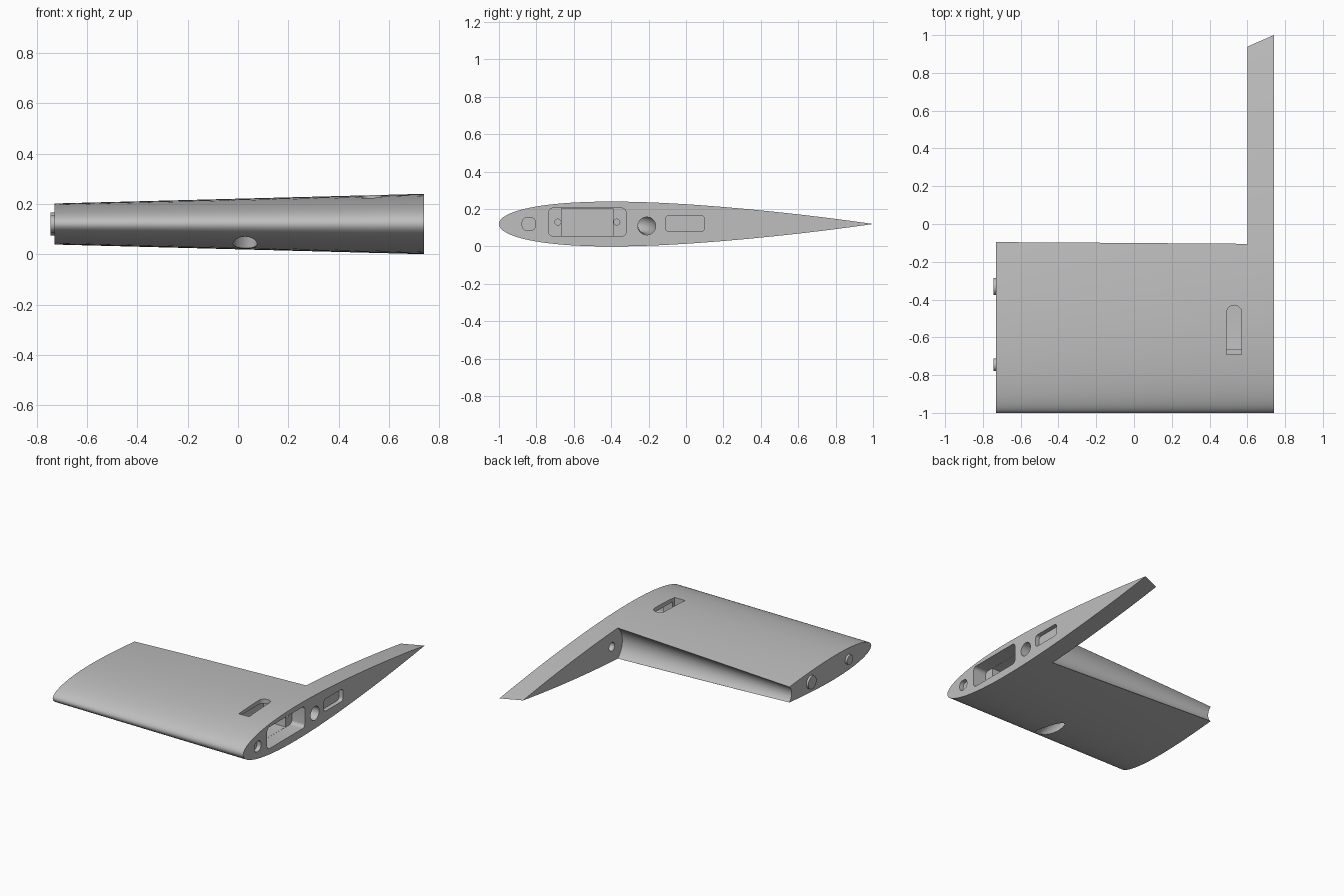
import bpy, bmesh, math
from math import sin, cos, pi, sqrt
from mathutils import Vector

if "Cube" in bpy.data.objects:
    bpy.data.objects.remove(bpy.data.objects["Cube"], do_unlink=True)

grey = bpy.data.materials.new("plain grey")
grey.use_nodes = True
grey.diffuse_color = (0.52, 0.52, 0.52, 1)
grey.node_tree.nodes["Principled BSDF"].inputs["Base Color"].default_value = grey.diffuse_color

MID = 0.12                      # height of the chord line
ROOT, TIP, RIB = 0.74, -0.73, 0.6


def loft(name, first, last):
    """Closed solid between two matching outlines."""
    bm = bmesh.new()
    a = [bm.verts.new(p) for p in first]
    b = [bm.verts.new(p) for p in last]
    bm.faces.new(a)
    bm.faces.new(b)
    for i in range(len(a)):
        j = (i + 1) % len(a)
        bm.faces.new((a[i], a[j], b[j], b[i]))
    bmesh.ops.recalc_face_normals(bm, faces=bm.faces)
    me = bpy.data.meshes.new(name)
    bm.to_mesh(me)
    bm.free()
    me.materials.append(grey)
    ob = bpy.data.objects.new(name, me)
    bpy.context.scene.collection.objects.link(ob)
    return ob


def rounded(name, y0, y1, z0, z1, r, x0, x1, n=8):
    """Rounded bar running along the span."""
    pts = []
    for k, (y, z) in enumerate(((y1 - r, z1 - r), (y0 + r, z1 - r),
                                (y0 + r, z0 + r), (y1 - r, z0 + r))):
        for i in range(n):
            t = (k + i / (n - 0.9)) * pi / 2
            pts.append((y + r * cos(t), z + r * sin(t)))
    return loft(name, [(x0, *p) for p in pts], [(x1, *p) for p in pts])


def disc(name, y, z, r, x0, x1):
    pts = [(y + r * cos(i * pi / 16), z + r * sin(i * pi / 16)) for i in range(32)]
    return loft(name, [(x0, *p) for p in pts], [(x1, *p) for p in pts])


def half_thickness(s):
    return 0.6 * (0.2969 * sqrt(s) - 0.126 * s - 0.3516 * s**2 + 0.2843 * s**3 - 0.1036 * s**4)


def airfoil(x, n=44):
    chord = 2 - 0.64 * (ROOT - x) / (ROOT - TIP)
    stations = [(1 - cos(pi * i / n)) / 2 for i in range(n + 1)]
    upper = [(x, -1 + chord * s, MID + chord * half_thickness(s)) for s in stations]
    lower = [(x, -1 + chord * s, MID - chord * half_thickness(s)) for s in stations[1:-1]]
    return upper + lower[::-1]


def cove(x, edge, h, depth, n=16):
    """Outline of the hinge cut: a concave arc closed far behind the wing."""
    r = (h * h + depth * depth) / (2 * depth)
    centre = edge - depth + r
    a = math.asin(h / r)
    arc = [(x, centre - r * cos(t), MID + r * sin(t))
           for t in (a * (2 * i / n - 1) for i in range(n + 1))]
    return [(x, 1.3, MID - 0.3), (x, edge, MID - 0.3)] + arc + \
           [(x, edge, MID + 0.3), (x, 1.3, MID + 0.3)]


def cut(target, cutter):
    cutter.hide_render = True
    mod = target.modifiers.new("cut", 'BOOLEAN')
    mod.operation = 'DIFFERENCE'
    mod.solver = 'EXACT'
    mod.object = cutter
    bpy.context.view_layer.objects.active = target
    bpy.ops.object.modifier_apply(modifier=mod.name)
    bpy.data.objects.remove(cutter, do_unlink=True)


# Tapered wing panel
wing = loft("wing_panel", airfoil(ROOT), airfoil(TIP))

# Control surface bay with concave hinge face
cut(wing, loft("bay_cutter", cove(RIB, -0.105, 0.107, 0.05), cove(TIP - 0.03, -0.095, 0.054, 0.027)))

# Servo pocket, deep body and shallow mounting ledges with screw holes
cut(wing, rounded("ledge_cutter", -0.735, -0.32, 0.055, 0.205, 0.025, ROOT - 0.1, 0.8))
cut(wing, rounded("pocket_cutter", -0.665, -0.39, 0.056, 0.204, 0.004, 0.47, 0.78))
for y in (-0.685, -0.37):
    cut(wing, disc("screw_cutter", y, 0.13, 0.016, ROOT - 0.18, 0.77))

# Alignment socket, connector recess and hinge pin hole
cut(wing, rounded("socket_cutter", -0.876, -0.804, 0.084, 0.156, 0.03, ROOT - 0.03, 0.8))
cut(wing, rounded("recess_cutter", -0.11, 0.1, 0.08, 0.165, 0.02, ROOT - 0.03, 0.8))
cut(wing, disc("pin_cutter", -0.04, MID, 0.03, RIB - 0.05, RIB + 0.06))

# Arm slot through the upper skin into the pocket
slot = [(0.49, -0.69), (0.57, -0.69)] + \
       [(0.53 + 0.04 * cos(i * pi / 12), -0.47 + 0.04 * sin(i * pi / 12)) for i in range(13)]
cut(wing, loft("slot_cutter", [(x, y, 0.16) for x, y in slot], [(x, y, 0.4) for x, y in slot]))

# Curved cable tunnel from the root face to the underside near the nose
path = bpy.data.curves.new("tunnel_path", 'CURVE')
path.dimensions = '3D'
path.bevel_depth = 0.048
path.bevel_resolution = 6
path.use_fill_caps = True
spline = path.splines.new('NURBS')
route = [(0.85, -0.21, 0.108), (0.5, -0.21, 0.112), (0.15, -0.2, 0.12), (0.028, -0.3, 0.13),
         (0.028, -0.5, 0.106), (0.028, -0.7, 0.068), (0.028, -1.0, 0.01)]
spline.points.add(len(route) - 1)
for point, co in zip(spline.points, route):
    point.co = (*co, 1)
spline.use_endpoint_u = True
spline.order_u = 4
spline.resolution_u = 6
guide = bpy.data.objects.new("tunnel_guide", path)
bpy.context.scene.collection.objects.link(guide)
bpy.context.view_layer.update()
tube = bpy.data.meshes.new_from_object(guide.evaluated_get(bpy.context.evaluated_depsgraph_get()))
bpy.data.objects.remove(guide, do_unlink=True)
bm = bmesh.new()
bm.from_mesh(tube)
bmesh.ops.remove_doubles(bm, verts=bm.verts, dist=0.0001)
bmesh.ops.recalc_face_normals(bm, faces=bm.faces)
bm.to_mesh(tube)
bm.free()
tube.materials.clear()
tube.materials.append(grey)
tunnel = bpy.data.objects.new("tunnel_cutter", tube)
bpy.context.scene.collection.objects.link(tunnel)
cut(wing, tunnel)

# Locating pegs on the tip face
pegs = [disc("rear_peg", -0.33, MID, 0.045, -0.745, -0.71),
        disc("front_peg", -0.745, MID, 0.033, -0.745, -0.71)]

for ob in [wing] + pegs:
    bpy.ops.object.select_all(action='DESELECT')
    ob.select_set(True)
    bpy.context.view_layer.objects.active = ob
    bpy.ops.object.shade_smooth_by_angle(angle=math.radians(30))
